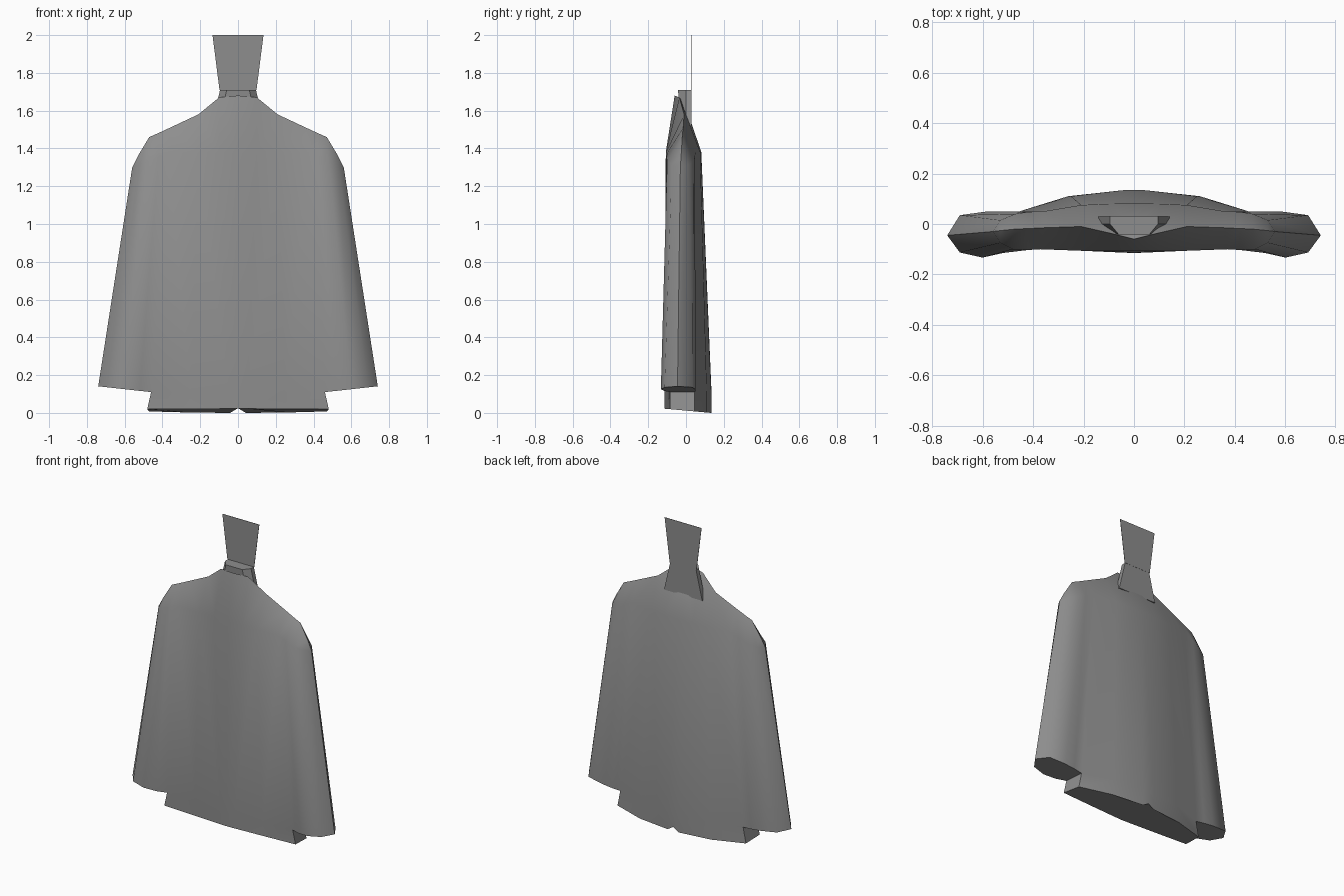
import bpy, bmesh, math

start_cube = bpy.data.objects.get("Cube")
if start_cube:
    bpy.data.objects.remove(start_cube, do_unlink=True)


def make_material(name, colour):
    mat = bpy.data.materials.new(name)
    mat.use_nodes = True
    mat.diffuse_color = colour
    mat.node_tree.nodes["Principled BSDF"].inputs["Base Color"].default_value = colour
    return mat


grey = make_material("plain grey cloth", (0.27, 0.27, 0.27, 1))


def finish(bm, name, mirrored=False, angle=45):
    """Turn a bmesh into a smooth-shaded object, mirrored across x if asked."""
    bmesh.ops.remove_doubles(bm, verts=bm.verts, dist=0.0005)
    bmesh.ops.recalc_face_normals(bm, faces=bm.faces)
    mesh = bpy.data.meshes.new(name)
    bm.to_mesh(mesh)
    bm.free()
    obj = bpy.data.objects.new(name, mesh)
    bpy.context.collection.objects.link(obj)
    mesh.materials.append(grey)
    bpy.ops.object.select_all(action="DESELECT")
    obj.select_set(True)
    bpy.context.view_layer.objects.active = obj
    bpy.ops.object.shade_smooth_by_angle(angle=math.radians(angle))
    if mirrored:
        mirror = obj.modifiers.new("mirror", "MIRROR")
        mirror.use_clip = True
        mirror.merge_threshold = 0.0005
    return obj


def bridge(bm, low, high):
    """Join two open rows of vertices with quads."""
    for i in range(len(low) - 1):
        bm.faces.new((low[i], low[i + 1], high[i + 1], high[i]))


# Half outlines, running from front centre round the sleeve to back centre
hem_outline = [(0, -.115), (.05, -.113), (.25, -.1), (.46, -.085), (.52, -.115),
               (.6, -.133), (.69, -.113), (.74, -.045), (.69, .035), (.58, .05),
               (.51, .05), (.45, .045), (.25, .11), (.04, .134), (0, .135)]
chest_outline = [(0, -.107), (.1, -.107), (.21, -.106), (.37, -.1), (.42, -.103),
                 (.48, -.1), (.53, -.075), (.56, -.03), (.53, .015), (.47, .04),
                 (.42, .048), (.36, .05), (.21, .075), (.1, .08), (0, .081)]
# Shoulder ridge, from the neck out to the arm
ridge = [(0, -.06, 1.68), (.1, -.035, 1.67), (.21, -.01, 1.58), (.36, -.015, 1.51),
         (.42, -.018, 1.482), (.47, -.02, 1.46), (.53, -.026, 1.36), (.56, -.03, 1.3)]
back_neck = (0, 0, 1.62)
SLEEVE_START, SLEEVE_END = 3, 11


def build_cloak():
    bm = bmesh.new()

    def row(points):
        return [bm.verts.new(p) for p in points]

    cuff = row((x, y, .11 + max(0, x - .46) * .11) for x, y in hem_outline)
    chest = row((x, y, 1.38 - max(0, x - .36) * .4) for x, y in chest_outline)
    top = row(ridge + ridge[-2:0:-1] + [back_neck])
    bridge(bm, cuff, chest)

    # Shoulders: the outer columns close to a point at the arm
    arm = len(ridge) - 1
    for i in range(len(chest) - 1):
        bm.faces.new((chest[i], chest[i + 1], top[i + 1], top[i]))
    bm.faces.new((top[0], top[1], top[-1]))

    # Sleeve opening
    bm.faces.new(cuff[SLEEVE_START:SLEEVE_END + 1])

    # Body skirt below the sleeves, with a small notch at the centre back
    body = cuff[:SLEEVE_START + 1] + cuff[SLEEVE_END:]
    hem = []
    for vert in body:
        x, y = vert.co.x, vert.co.y
        z = .012 - y * .09
        if x == 0 and y > 0:
            z = .025
        hem.append(bm.verts.new((x * 1.045, y, z)))
    bridge(bm, hem, body)
    bm.faces.new(hem)
    return finish(bm, "cloak", mirrored=True)


def build_neck():
    """Tapered block with a flat back, wider at the base."""
    bm = bmesh.new()
    rings = []
    for z, back, front, depth in ((1.52, .14, .1, -.03), (1.71, .095, .06, -.042)):
        outline = ((-back, .03), (-back, 0), (-front, depth),
                   (front, depth), (back, 0), (back, .03))
        rings.append([bm.verts.new((x, y, z)) for x, y in outline])
    low, high = rings
    bridge(bm, low + low[:1], high + high[:1])
    bm.faces.new(low)
    bm.faces.new(high)
    return finish(bm, "neck", angle=20)


def build_head_plate():
    """Thin flared plate standing on the back edge of the neck."""
    bm = bmesh.new()
    corners = ((-.098, 1.71), (.098, 1.71), (.135, 2), (-.135, 2))
    front, back = [[bm.verts.new((x, y, z)) for x, z in corners] for y in (.029, .031)]
    bridge(bm, front + front[:1], back + back[:1])
    bm.faces.new(front)
    bm.faces.new(back)
    return finish(bm, "head_plate", angle=20)


build_cloak()
build_neck()
build_head_plate()
